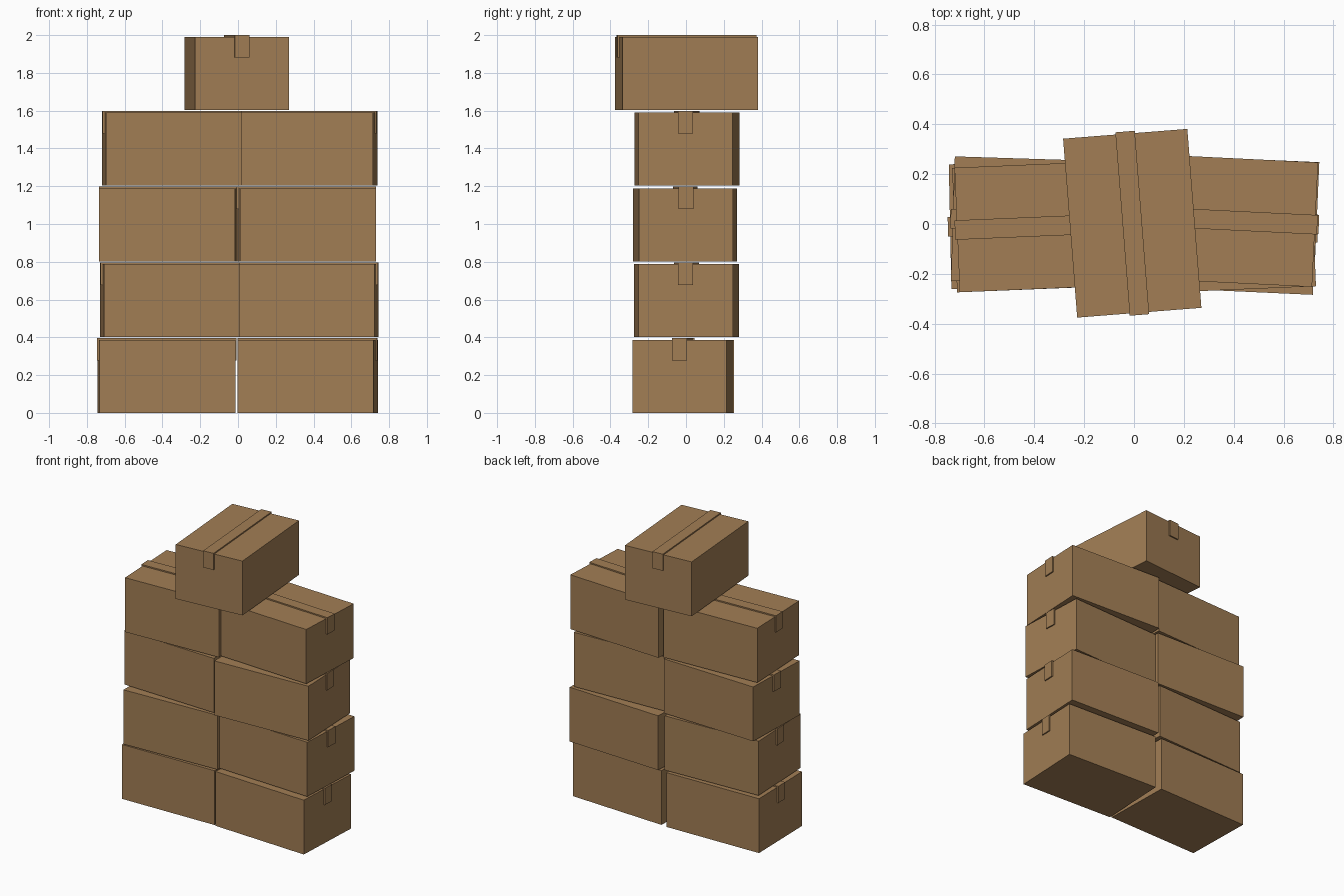
import bpy, bmesh
from math import radians
from mathutils import Matrix

if "Cube" in bpy.data.objects:
    bpy.data.objects.remove(bpy.data.objects["Cube"])

L, W, H = 0.72, 0.50, 0.387      # carton size
T, TAPE_W, DROP = 0.009, 0.078, 0.11   # tape thickness, width, end flap drop
PITCH = 0.401                    # height of one layer

cardboard = bpy.data.materials.new("cardboard_brown")
cardboard.diffuse_color = (0.36, 0.208, 0.09, 1)
cardboard.use_nodes = True
cardboard.node_tree.nodes["Principled BSDF"].inputs["Base Color"].default_value = cardboard.diffuse_color


def add_object(name, bm, matrix):
    bmesh.ops.recalc_face_normals(bm, faces=bm.faces[:])
    mesh = bpy.data.meshes.new(name)
    bm.to_mesh(mesh)
    bm.free()
    mesh.materials.append(cardboard)
    ob = bpy.data.objects.new(name, mesh)
    ob.matrix_world = matrix
    bpy.context.collection.objects.link(ob)
    return ob


def add_carton(name, x, y, layer, angle):
    """A closed carton with a tape strip folded over both ends."""
    place = Matrix.Translation((x, y, layer * PITCH)) @ Matrix.Rotation(radians(angle), 4, 'Z')

    # carton body
    bm = bmesh.new()
    bmesh.ops.create_cube(bm, size=1, matrix=Matrix.Translation((0, 0, H / 2)) @ Matrix.Diagonal((L, W, H, 1)))
    add_object(name, bm, place)

    # tape: upside-down U profile extruded across its width
    a, b, low = L / 2, L / 2 + T, H - DROP
    profile = [(-b, low), (-b, H + T), (b, H + T), (b, low),
               (a, low), (a, H), (-a, H), (-a, low)]
    bm = bmesh.new()
    face = bm.faces.new([bm.verts.new((px, -TAPE_W / 2, pz)) for px, pz in profile])
    ext = bmesh.ops.extrude_face_region(bm, geom=[face])
    moved = [v for v in ext["geom"] if isinstance(v, bmesh.types.BMVert)]
    bmesh.ops.translate(bm, verts=moved, vec=(0, TAPE_W, 0))
    add_object(name + "_tape", bm, place)


# four layers of paired cartons: (x, y, angle) for left and right
layers = [
    ((-0.378, -0.003, 1.2), (0.369, -0.018, -2.6)),
    ((-0.360, -0.010, 2.3), (0.373, 0.014, -2.5)),
    ((-0.367, 0.010, -1.8), (0.360, -0.015, 2.4)),
    ((-0.350, -0.009, 2.4), (0.367, 0.015, -2.8)),
]
for i, pair in enumerate(layers):
    for side, (x, y, angle) in zip(("left", "right"), pair):
        add_carton(f"carton_{side}_{i + 1}", x, y, i, angle)

# single carton laid crosswise on top
add_carton("carton_top", -0.007, 0.003, 4, 94.5)
